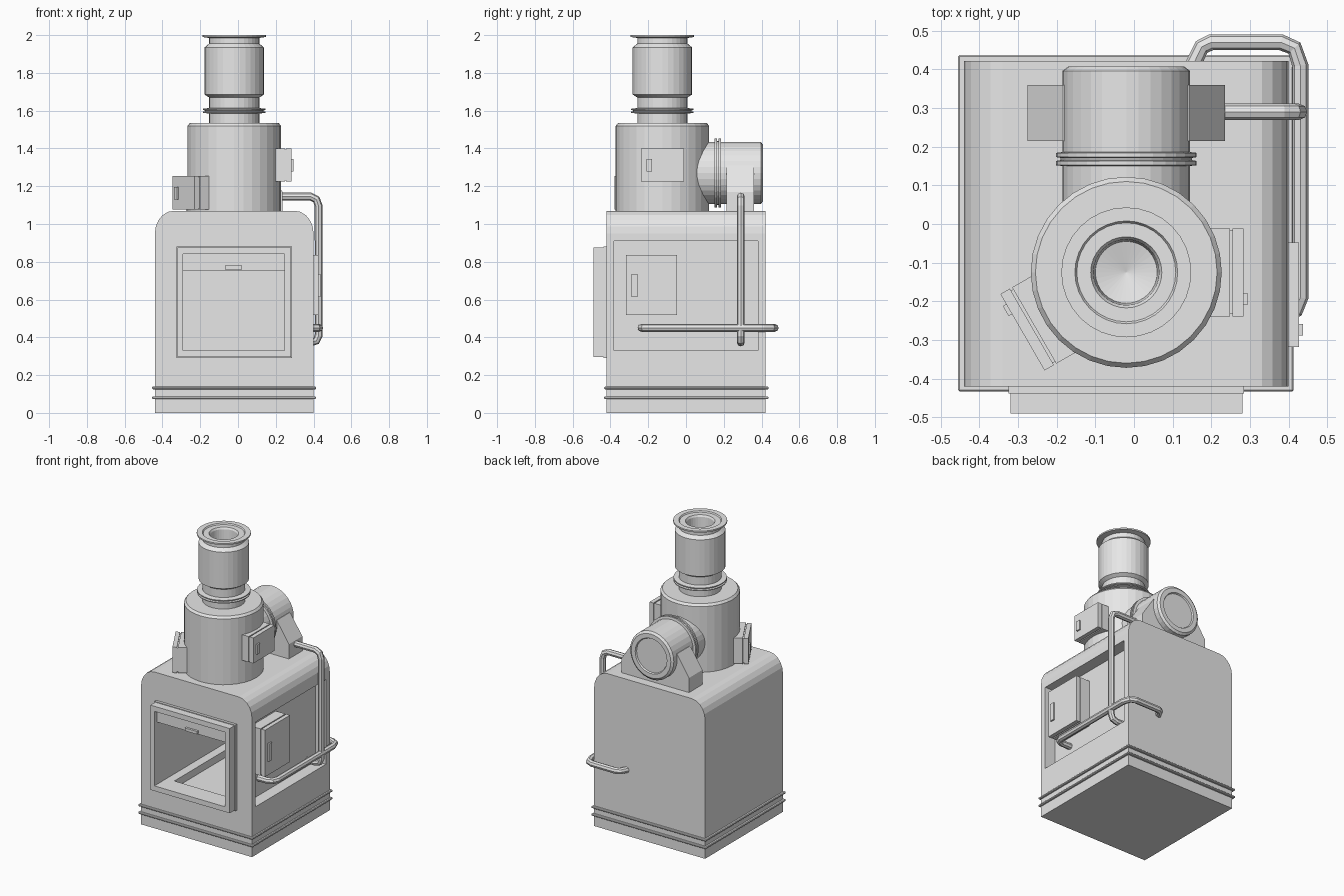
import bpy, bmesh
from math import sin, cos, pi, radians
from mathutils import Matrix, Vector

cube = bpy.data.objects.get("Cube")
if cube:
    bpy.data.objects.remove(cube, do_unlink=True)

grey = bpy.data.materials.new("plain grey")
grey.use_nodes = True
grey.diffuse_color = (0.8, 0.8, 0.8, 1)
grey.node_tree.nodes["Principled BSDF"].inputs["Base Color"].default_value = (0.8, 0.8, 0.8, 1)


def finish(name, bm, matrix=Matrix()):
    """Turn a bmesh into a grey object."""
    bmesh.ops.recalc_face_normals(bm, faces=bm.faces)
    bm.transform(matrix)
    mesh = bpy.data.meshes.new(name)
    bm.to_mesh(mesh)
    bm.free()
    mesh.materials.append(grey)
    obj = bpy.data.objects.new(name, mesh)
    bpy.context.collection.objects.link(obj)
    return obj


def box(name, low, high, matrix=Matrix(), bevel=0):
    low, high = Vector(low), Vector(high)
    bm = bmesh.new()
    bmesh.ops.create_cube(bm, size=1)
    for v in bm.verts:
        v.co = (low + high) / 2 + v.co * (high - low)
    if bevel:
        bmesh.ops.bevel(bm, geom=bm.edges[:], offset=bevel, segments=1, affect='EDGES')
    return finish(name, bm, matrix)


def extrude_y(name, points, y0, y1):
    """Extrude an x-z outline along y."""
    bm = bmesh.new()
    face = bm.faces.new([bm.verts.new((x, y0, z)) for x, z in points])
    new = bmesh.ops.extrude_face_region(bm, geom=[face])["geom"]
    bmesh.ops.translate(bm, vec=(0, y1 - y0, 0),
                        verts=[g for g in new if isinstance(g, bmesh.types.BMVert)])
    return finish(name, bm)


def lathe(name, profile, matrix, sides=32):
    """Revolve a radius-height profile around z."""
    bm = bmesh.new()
    verts = [bm.verts.new((r, 0, z)) for r, z in profile]
    edges = [bm.edges.new(pair) for pair in zip(verts, verts[1:])]
    bmesh.ops.spin(bm, geom=verts + edges, axis=(0, 0, 1), cent=(0, 0, 0),
                   angle=2 * pi, steps=sides, use_duplicate=False)
    bmesh.ops.remove_doubles(bm, verts=bm.verts, dist=0.0005)
    return finish(name, bm, matrix)


def cut(obj, low, high):
    """Subtract a box and discard the cutter."""
    cutter = box("cutter", low, high)
    cutter.hide_render = True
    mod = obj.modifiers.new("cut", 'BOOLEAN')
    mod.object, mod.operation, mod.solver = cutter, 'DIFFERENCE', 'EXACT'
    graph = bpy.context.evaluated_depsgraph_get()
    mesh = bpy.data.meshes.new_from_object(obj.evaluated_get(graph))
    obj.modifiers.clear()
    obj.data = mesh
    bpy.data.objects.remove(cutter, do_unlink=True)


def pipe(name, points, radius=0.021):
    """Eight-sided pipe along a path, with chamfered corners given as points."""
    curve = bpy.data.curves.new(name, 'CURVE')
    curve.dimensions = '3D'
    curve.bevel_depth, curve.bevel_resolution = radius, 2
    curve.use_fill_caps = True
    spline = curve.splines.new('POLY')
    spline.points.add(len(points) - 1)
    for p, co in zip(spline.points, points):
        p.co = (*co, 1)
    spline.use_smooth = False
    temp = bpy.data.objects.new(name, curve)
    bpy.context.collection.objects.link(temp)
    graph = bpy.context.evaluated_depsgraph_get()
    bm = bmesh.new()
    bm.from_mesh(bpy.data.meshes.new_from_object(temp.evaluated_get(graph)))
    bpy.data.objects.remove(temp, do_unlink=True)
    return finish(name, bm)


def cabinet(name, matrix, depth, width, height):
    """Box with a door plate and handle on its local +x face, base at z = 0."""
    w = width / 2
    box(name + "_case", (-depth, -w, 0), (-0.035, w, height), matrix)
    box(name + "_seam", (-0.036, -w + 0.006, 0.006), (-0.027, w - 0.006, height - 0.006), matrix)
    box(name + "_door", (-0.028, -w, 0), (0, w, height), matrix)
    y = -w + 0.03
    box(name + "_handle", (-0.005, y, height * 0.3), (0.01, y + 0.03, height * 0.68), matrix)


# Housing with rounded long top edges
cx, half, top = -0.02, 0.42, 1.07
outline = [(cx - half, 0), (cx + half, 0)]
for side in (1, -1):
    arc = [(cx + side * (half - 0.1 + 0.1 * cos(a)), top - 0.12 + 0.12 * sin(a))
           for a in (i * pi / 10 for i in range(6))]
    outline += arc if side > 0 else arc[::-1]
housing = extrude_y("housing", outline, -0.42, 0.422)

# Firebox, sunken hearth and shallow side bay
cut(housing, (-0.29, -0.6, 0.33), (0.245, 0.36, 0.84))
cut(housing, (-0.23, -0.36, 0.28), (0.185, 0.30, 0.345))
cut(housing, (0.32, -0.38, 0.33), (0.6, 0.38, 0.91))

# Base bands
for z in (0.08, 0.132):
    band = box("base_band", (-0.455, -0.433, z - 0.007), (0.413, 0.437, z + 0.007), bevel=0.004)

# Front opening frame and raised sliding door
for name, grow, y0, y1 in (("frame_back", 0.005, -0.438, -0.415), ("front_frame", 0, -0.49, -0.435)):
    frame = box(name, (-0.32 - grow, y0, 0.295 - grow), (0.28 + grow, y1, 0.875 + grow))
    cut(frame, (-0.29, -0.6, 0.33), (0.245, 0, 0.84))
box("sliding_door", (-0.292, -0.46, 0.755), (0.247, -0.44, 0.842))
box("sliding_door_handle", (-0.07, -0.475, 0.76), (0.022, -0.455, 0.78))

# Tower
tower = Matrix.Translation((-0.02, -0.125, 0))
lathe("tower", [(0, 1.06), (0.247, 1.06), (0.247, 1.52), (0.235, 1.535), (0, 1.535)], tower)

# Chimney with collar, sleeve, flange and tapered bore
lathe("chimney", [(0, 1.53), (0.133, 1.53), (0.133, 1.585), (0.166, 1.588), (0.166, 1.594),
                  (0.155, 1.597), (0.155, 1.601), (0.166, 1.604), (0.166, 1.61), (0.133, 1.614),
                  (0.133, 1.67), (0.157, 1.685), (0.157, 1.935), (0.133, 1.955), (0.133, 1.985),
                  (0.168, 1.99), (0.168, 2.0), (0.133, 2.0), (0.128, 1.992), (0.092, 1.992),
                  (0.085, 1.98), (0.08, 1.91), (0, 1.89)], tower)

# Cabinets on the tower and in the side bay
cabinet("tower_side_cabinet", tower @ Matrix.Translation((0.303, 0, 1.225)), 0.12, 0.228, 0.175)
cabinet("tower_front_cabinet", tower @ Matrix.Rotation(radians(210), 4, 'Z')
        @ Matrix.Translation((0.31, 0, 1.078)), 0.12, 0.228, 0.175)
cabinet("side_bay_cabinet", Matrix.Translation((0.427, -0.183, 0.517)), 0.115, 0.27, 0.32)

# Rear motor drum lying along y
along_y = Matrix.Translation((-0.02, 0, 1.27)) @ Matrix.Rotation(-pi / 2, 4, 'X')
lathe("motor_drum", [(0, 0), (0.165, 0), (0.165, 0.15), (0.182, 0.152), (0.182, 0.163),
                     (0.17, 0.165), (0.17, 0.171), (0.182, 0.173), (0.182, 0.184), (0.165, 0.186),
                     (0.165, 0.396), (0.15, 0.407), (0.12, 0.407), (0.115, 0.398), (0, 0.398)], along_y)

# Motor cradle
extrude_y("motor_cradle", [(-0.275, 1.06), (0.235, 1.06), (0.235, 1.17), (0.143, 1.31),
                           (-0.183, 1.31), (-0.275, 1.17)], 0.215, 0.36)

# Pipes
pipe("vertical_pipe", [(0.22, 0.29, 1.145), (0.385, 0.29, 1.145), (0.415, 0.29, 1.13),
                       (0.427, 0.29, 1.095), (0.427, 0.29, 0.41), (0.415, 0.29, 0.382),
                       (0.385, 0.29, 0.373), (0.31, 0.29, 0.373)])
pipe("wrap_pipe", [(0.31, -0.235, 0.45), (0.39, -0.235, 0.45), (0.418, -0.222, 0.45),
                   (0.43, -0.19, 0.45), (0.43, 0.41, 0.45), (0.415, 0.455, 0.45),
                   (0.38, 0.47, 0.45), (0.20, 0.47, 0.45), (0.175, 0.458, 0.45),
                   (0.152, 0.41, 0.45)])
